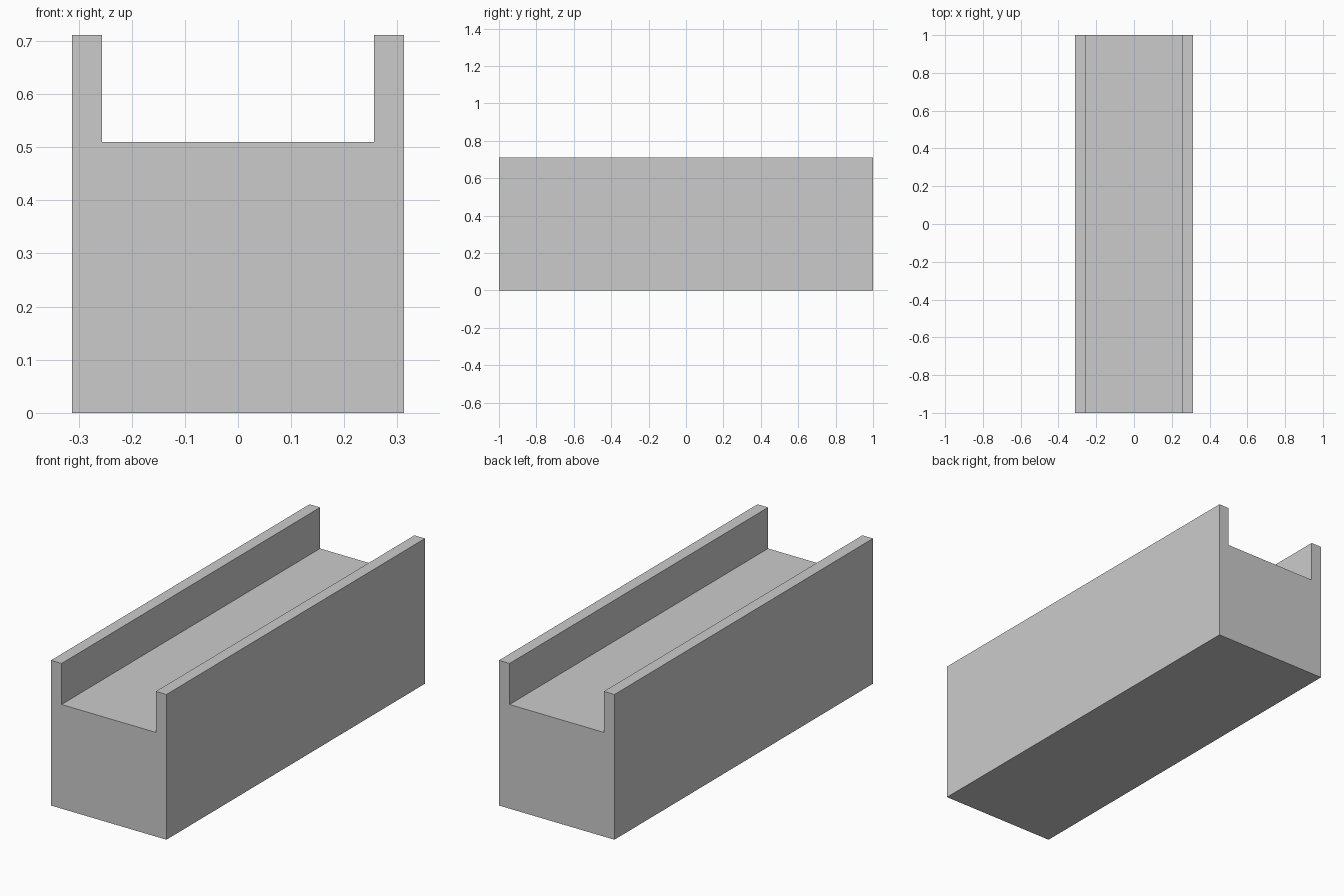
import bpy, bmesh

if "Cube" in bpy.data.objects:
    bpy.data.objects.remove(bpy.data.objects["Cube"])

HALF_W, INNER_W = 0.3127, 0.2555   # outer and inner half widths
TOP, FLOOR = 0.711, 0.51           # wall top and channel floor heights
LENGTH = 2.0

# Right half of the U-shaped cross-section, mirrored to the left
right = [(HALF_W, 0), (HALF_W, TOP), (INNER_W, TOP), (INNER_W, FLOOR)]
profile = right + [(-x, z) for x, z in reversed(right)]

# Extrude the section along y
bm = bmesh.new()
front = bm.faces.new([bm.verts.new((x, -LENGTH / 2, z)) for x, z in profile])
ext = bmesh.ops.extrude_face_region(bm, geom=[front], use_keep_orig=True)
verts = [g for g in ext["geom"] if isinstance(g, bmesh.types.BMVert)]
bmesh.ops.translate(bm, verts=verts, vec=(0, LENGTH, 0))
bmesh.ops.recalc_face_normals(bm, faces=bm.faces)

mesh = bpy.data.meshes.new("channel_block")
bm.to_mesh(mesh)
bm.free()
block = bpy.data.objects.new("channel_block", mesh)
bpy.context.collection.objects.link(block)
